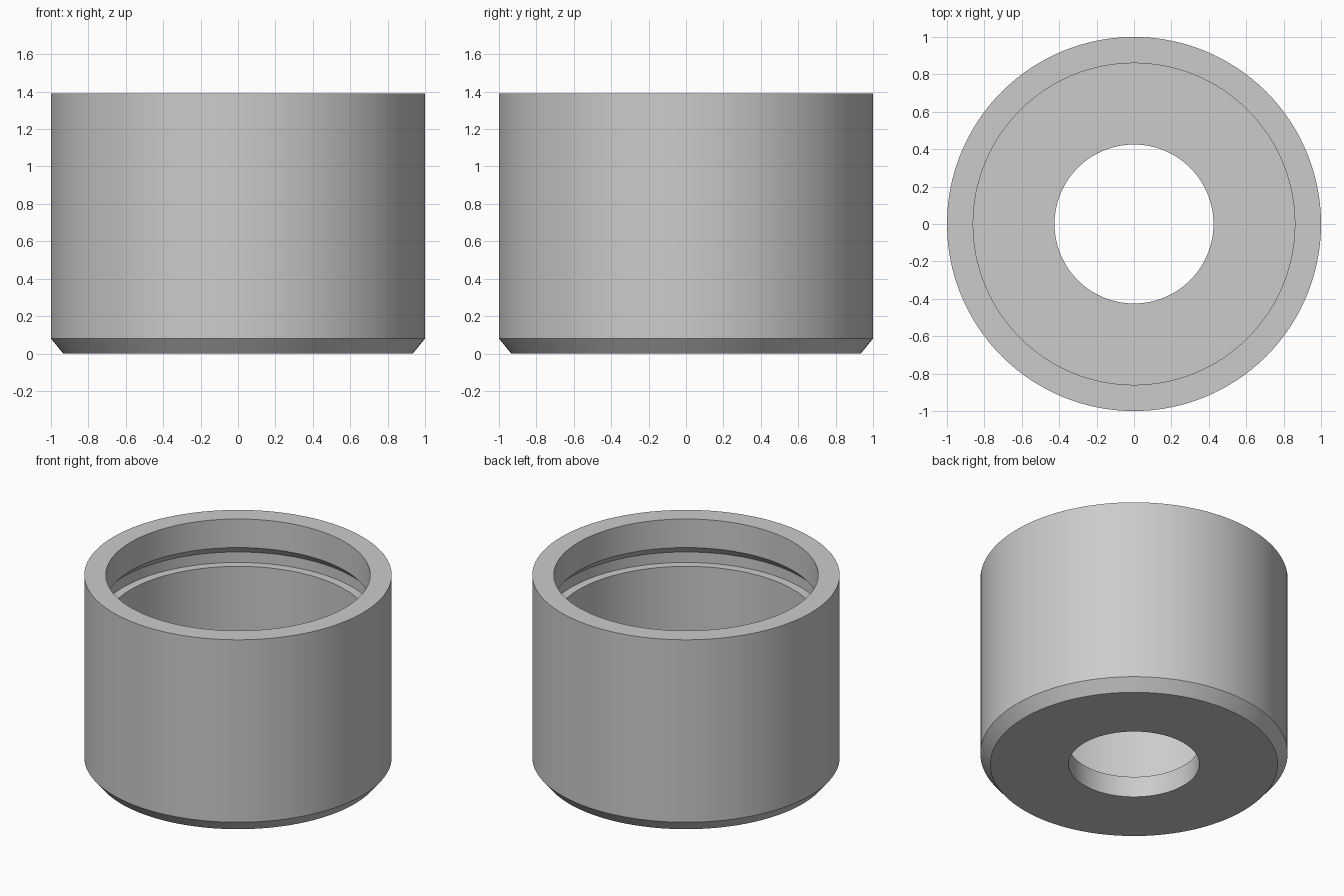
import bpy
import bmesh
import math

SEGMENTS = 128

cube = bpy.data.objects.get("Cube")
if cube:
    bpy.data.objects.remove(cube, do_unlink=True)

# Plain grey metal
metal = bpy.data.materials.new("grey metal")
metal.use_nodes = True
colour = (0.6, 0.6, 0.6, 1.0)
metal.diffuse_color = colour
metal.node_tree.nodes["Principled BSDF"].inputs["Base Color"].default_value = colour

# Closed wall section as (radius, height)
section = [
    (0.425, 0.0), (0.935, 0.0),    # underside around the bore
    (1.0, 0.08), (1.0, 1.39),      # bottom chamfer and outer wall
    (0.86, 1.39), (0.86, 1.185),   # top rim and mouth
    (0.92, 1.125), (0.92, 1.05),   # internal groove with sloped roof
    (0.86, 1.05), (0.86, 0.15),    # groove ledge and cup wall
    (0.425, 0.15),                 # cup floor to the bore
]

# Revolve the section into a bored cup
bm = bmesh.new()
verts = [bm.verts.new((r, 0, z)) for r, z in section]
edges = [bm.edges.new((a, b)) for a, b in zip(verts, verts[1:] + verts[:1])]
bmesh.ops.spin(bm, geom=verts + edges, cent=(0, 0, 0), axis=(0, 0, 1),
               angle=math.tau, steps=SEGMENTS, use_merge=True)
bmesh.ops.remove_doubles(bm, verts=bm.verts, dist=0.0001)
bmesh.ops.recalc_face_normals(bm, faces=bm.faces)

mesh = bpy.data.meshes.new("bored_cup")
bm.to_mesh(mesh)
bm.free()
mesh.materials.append(metal)
cup = bpy.data.objects.new("bored_cup", mesh)
bpy.context.collection.objects.link(cup)

# Smooth round walls, sharp rims
bpy.ops.object.select_all(action="DESELECT")
cup.select_set(True)
bpy.context.view_layer.objects.active = cup
bpy.ops.object.shade_smooth_by_angle(angle=math.radians(30))
